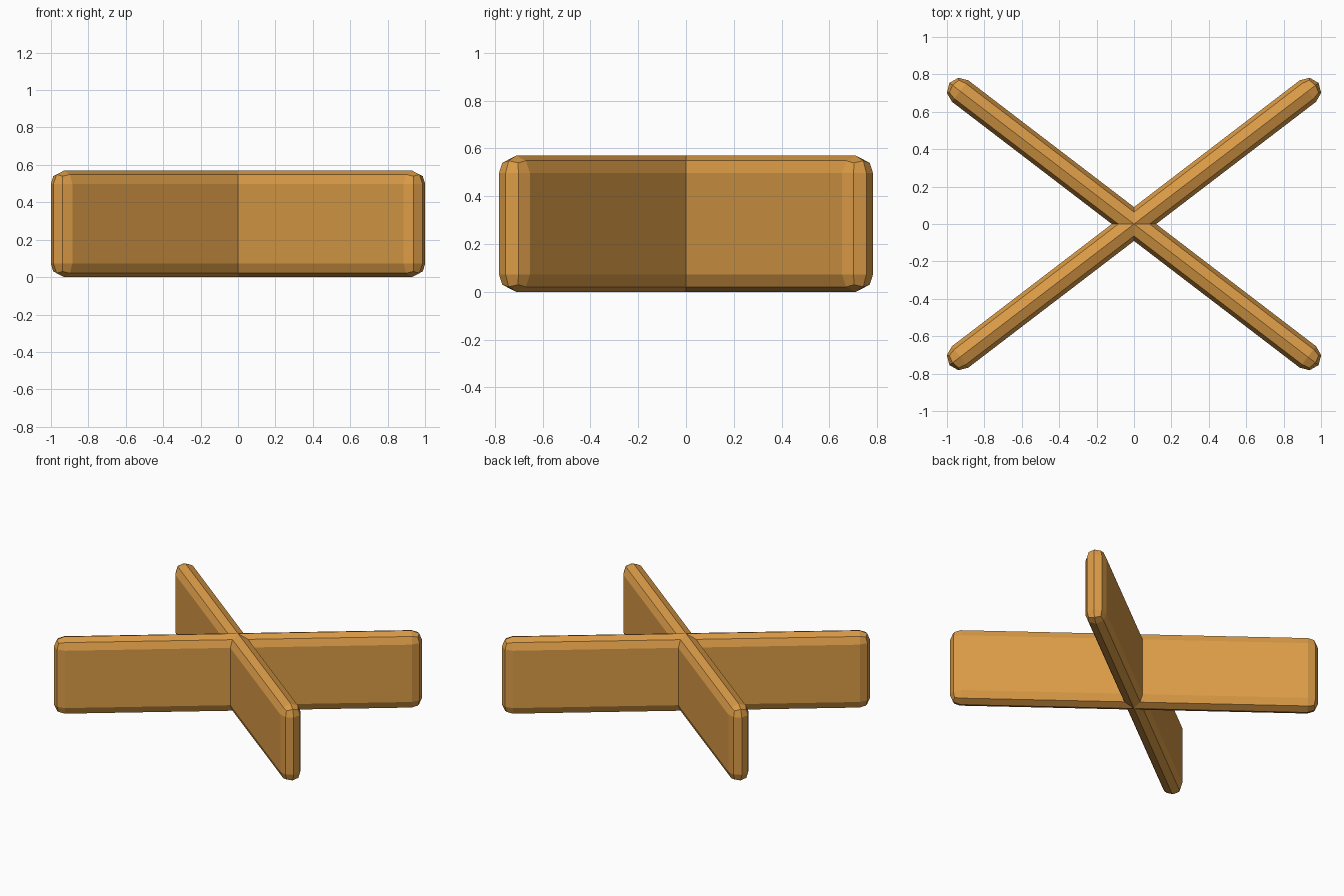
import bpy
import bmesh
import math
from mathutils import Matrix

cube = bpy.data.objects.get("Cube")
if cube:
    bpy.data.objects.remove(cube, do_unlink=True)

HALF_LENGTH = 1.242
HALF_THICK = 0.072
HEIGHT = 0.57
ANGLE = math.radians(37.4)

# Warm wood colour
wood = bpy.data.materials.new("warm_wood")
wood.use_nodes = True
color = (0.71, 0.33, 0.062, 1)
wood.diffuse_color = color
wood.node_tree.nodes["Principled BSDF"].inputs["Base Color"].default_value = color


def make_plank(name, angle):
    """Upright plank whose edges are fully rounded in two flat steps."""
    bm = bmesh.new()
    size = Matrix.Diagonal((2 * HALF_LENGTH, 2 * HALF_THICK, HEIGHT, 1))
    bmesh.ops.create_cube(bm, size=1, matrix=size)
    bmesh.ops.bevel(bm, geom=bm.edges[:], offset=HALF_THICK * 0.999, segments=2,
                    profile=0.5, affect='EDGES', clamp_overlap=True)
    # Close the narrow strips so the rounded edges meet in a ridge
    bmesh.ops.remove_doubles(bm, verts=bm.verts[:], dist=0.001)
    bmesh.ops.recalc_face_normals(bm, faces=bm.faces[:])
    mesh = bpy.data.meshes.new(name)
    bm.to_mesh(mesh)
    bm.free()
    mesh.materials.append(wood)
    plank = bpy.data.objects.new(name, mesh)
    plank.location.z = HEIGHT / 2
    plank.rotation_euler.z = angle
    bpy.context.collection.objects.link(plank)


# Two crossing planks
make_plank("plank_rising", ANGLE)
make_plank("plank_falling", -ANGLE)
